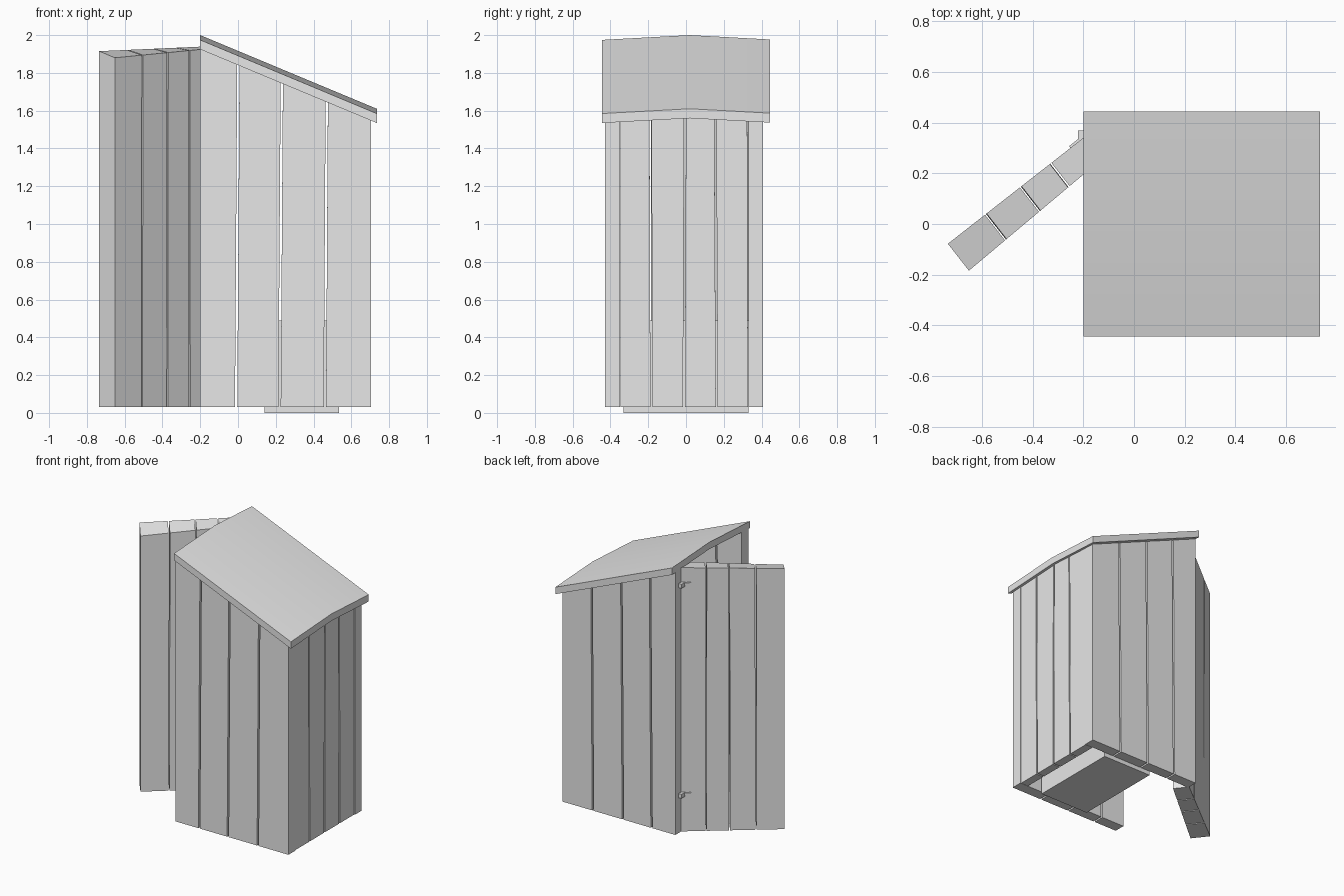
import bpy
import bmesh
from mathutils import Vector

cube = bpy.data.objects.get("Cube")
if cube:
    bpy.data.objects.remove(cube, do_unlink=True)

grey = bpy.data.materials.new("plain_grey")
grey.use_nodes = True
grey.diffuse_color = (0.8, 0.8, 0.8, 1)
grey.node_tree.nodes["Principled BSDF"].inputs["Base Color"].default_value = (0.8, 0.8, 0.8, 1)


def loft(name, loop_a, loop_b):
    """Closed solid between two matching outlines."""
    bm = bmesh.new()
    a = [bm.verts.new(p) for p in loop_a]
    b = [bm.verts.new(p) for p in loop_b]
    bm.faces.new(a)
    bm.faces.new(b)
    for i in range(len(a)):
        j = (i + 1) % len(a)
        bm.faces.new((a[i], a[j], b[j], b[i]))
    bmesh.ops.recalc_face_normals(bm, faces=bm.faces[:])
    mesh = bpy.data.meshes.new(name)
    bm.to_mesh(mesh)
    bm.free()
    mesh.materials.append(grey)
    obj = bpy.data.objects.new(name, mesh)
    bpy.context.collection.objects.link(obj)
    return obj


def box(name, lo, hi):
    outline = [(lo[0], lo[1]), (hi[0], lo[1]), (hi[0], hi[1]), (lo[0], hi[1])]
    return loft(name, [(x, y, lo[2]) for x, y in outline], [(x, y, hi[2]) for x, y in outline])


def plank_wall(name, start, along, inward, thick, low, high, top, gap=0.006):
    """Row of planks; low and high list the seams at the foot and the top."""
    start, along, inward = Vector(start), Vector(along), Vector(inward)
    last = len(low) - 2
    for i in range(last + 1):
        loops = []
        for seams in (low, high):
            s0 = seams[i] + (gap if i > 0 else 0)
            s1 = seams[i + 1] - (gap if i < last else 0)
            loops.append([(s, d) for s, d in ((s0, 0), (s1, 0), (s1, 1), (s0, 1))])
        rings = []
        for k, loop in enumerate(loops):
            ring = []
            for s, d in loop:
                p = start + along * s + inward * (d * thick(s))
                ring.append((p.x, p.y, top(p, s, d) if k else FOOT))
            rings.append(ring)
        loft(f"{name}_plank_{i + 1}", *rings)


FOOT = 0.03
X0, X1 = -0.2, 0.735
RIDGE = 0.02


def underside(x, y):
    return 1.535 + 0.417 * (X1 - x) + 0.025 * (1 - abs(y - RIDGE) / 0.46)


def under_roof(p, s, d):
    return underside(p.x, p.y) + 0.008


# Sloping roof with a shallow ridge
def roof_section(x):
    ys = (-0.445, RIDGE, 0.445)
    return ([(x, y, underside(x, y)) for y in ys]
            + [(x, y, underside(x, y) + 0.05) for y in reversed(ys)])


roof = loft("roof", roof_section(X0), roof_section(X1))

# Long side walls
low = (0, 0.19, 0.42, 0.66, 0.905)
high = (0, 0.202, 0.432, 0.67, 0.905)
plank_wall("front_wall", (X0, -0.43), (1, 0), (0, 1), lambda s: 0.08, low, high, under_roof)
plank_wall("back_wall", (X0, 0.408), (1, 0), (0, -1), lambda s: 0.078, low, high, under_roof)

# Short end wall between the long walls
plank_wall("end_wall", (0.7, -0.348), (0, 1), (-1, 0), lambda s: 0.06,
           (0, 0.165, 0.337, 0.511, 0.676), (0, 0.16, 0.343, 0.503, 0.672), under_roof, 0.005)


# Open door, thicker at the free edge
def door_top(p, s, d):
    return 1.915 + 0.035 * s - d * (0.035 - 0.04 * s)


plank_wall("door", (-0.735, -0.078), (0.788, 0.616), (0.616, -0.788),
           lambda s: 0.135 - 0.035 * s,
           (0, 0.187, 0.362, 0.517, 0.68), (0, 0.19, 0.365, 0.515, 0.68), door_top, 0.004)

# Hinges joining door and back wall
for label, z in (("lower", 0.30), ("upper", 1.82)):
    box(f"{label}_hinge_wall_leaf", (-0.222, 0.325, z - 0.015), (-0.195, 0.37, z + 0.015))
    loft(f"{label}_hinge_door_leaf",
         [(-0.25, 0.295, z - 0.012), (-0.21, 0.327, z - 0.012), (-0.215, 0.34, z - 0.012), (-0.255, 0.308, z - 0.012)],
         [(-0.25, 0.295, z + 0.012), (-0.21, 0.327, z + 0.012), (-0.215, 0.34, z + 0.012), (-0.255, 0.308, z + 0.012)])

# Bench inside
box("bench", (0.14, -0.33, 0), (0.535, 0.33, 0.49))

# Soft ridge shading on the roof
bpy.ops.object.select_all(action="DESELECT")
roof.select_set(True)
bpy.context.view_layer.objects.active = roof
bpy.ops.object.shade_smooth_by_angle()
